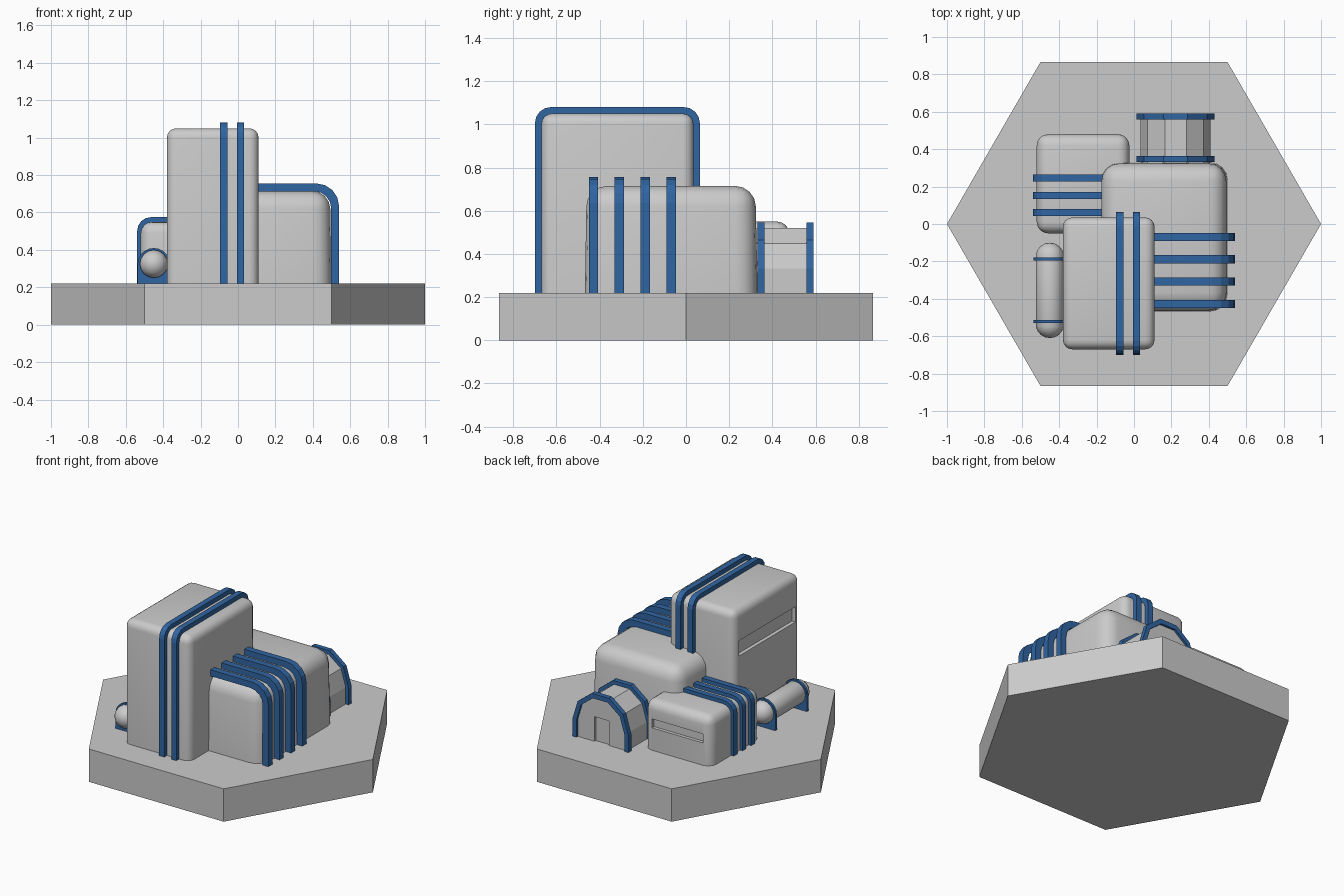
import bpy, bmesh, math
from mathutils import Matrix

if "Cube" in bpy.data.objects:
    bpy.data.objects.remove(bpy.data.objects["Cube"])

GROUND = 0.22
blue = bpy.data.materials.new("blue_trim")
blue.diffuse_color = (0.03, 0.13, 0.36, 1)
blue.use_nodes = True
blue.node_tree.nodes["Principled BSDF"].inputs["Base Color"].default_value = blue.diffuse_color


def make(name, bm, mat=None, smooth=None):
    bmesh.ops.recalc_face_normals(bm, faces=bm.faces[:])
    me = bpy.data.meshes.new(name)
    bm.to_mesh(me)
    bm.free()
    ob = bpy.data.objects.new(name, me)
    bpy.context.collection.objects.link(ob)
    if mat:
        me.materials.append(mat)
    bpy.ops.object.select_all(action='DESELECT')
    ob.select_set(True)
    bpy.context.view_layer.objects.active = ob
    if smooth:
        bpy.ops.object.shade_smooth_by_angle(angle=math.radians(smooth))
    return ob


def box_bm(lo, hi):
    bm = bmesh.new()
    bmesh.ops.create_cube(bm, size=1)
    for v in bm.verts:
        v.co = [(a + b) / 2 + c * (b - a) for a, b, c in zip(lo, hi, v.co)]
    return bm


def rounded_block(name, lo, hi, r, taper=0.0):
    bm = box_bm(lo, hi)
    for v in bm.verts:
        if v.co.z > lo[2] + 0.01:
            for i in (0, 1):
                v.co[i] -= math.copysign(taper, v.co[i] - (lo[i] + hi[i]) / 2)
    edges = [e for e in bm.edges if max(v.co.z for v in e.verts) > lo[2] + 0.01]
    bmesh.ops.bevel(bm, geom=edges, offset=r, segments=4, profile=0.5, affect='EDGES')
    return make(name, bm, smooth=30)


def recess(ob, lo, hi):
    cutter = make("recess_cutter", box_bm(lo, hi))
    cutter.hide_render = True
    mod = ob.modifiers.new("recess", 'BOOLEAN')
    mod.operation = 'DIFFERENCE'
    mod.solver = 'EXACT'
    mod.object = cutter
    bpy.context.view_layer.objects.active = ob
    bpy.ops.object.modifier_apply(modifier=mod.name)
    bpy.data.objects.remove(cutter)


def box_arch(c, half, top, r, n=4):
    """Upside-down U with rounded corners, as (across, z) points."""
    right = [(c + half - r + r * math.cos(a), top - r + r * math.sin(a))
             for a in (math.pi / 2 * i / n for i in range(n + 1))]
    left = [(2 * c - x, z) for x, z in reversed(right)]
    return [(c + half, GROUND)] + right + left + [(c - half, GROUND)]


def round_arch(c, half, spring, rise, n):
    arc = [(c + half * math.cos(math.pi * i / n), spring + rise * math.sin(math.pi * i / n))
           for i in range(n + 1)]
    return [(c + half, GROUND)] + arc + [(c - half, GROUND)]


def extrude(name, points, a, b, axis, mat=None):
    """Extrude a closed outline from a to b along the x or y axis."""
    bm = bmesh.new()
    vs = [bm.verts.new((a, p, z) if axis == 'x' else (p, a, z)) for p, z in points]
    face = bm.faces.new(vs)
    out = bmesh.ops.extrude_face_region(bm, geom=[face])
    move = (b - a, 0, 0) if axis == 'x' else (0, b - a, 0)
    bmesh.ops.translate(bm, vec=move, verts=[g for g in out["geom"] if isinstance(g, bmesh.types.BMVert)])
    return make(name, bm, mat)


def band(name, outer, inner, a, b, axis):
    return extrude(name, outer + inner[::-1], a, b, axis, blue)


# hexagonal base
bm = bmesh.new()
bmesh.ops.create_cone(bm, cap_ends=True, segments=6, radius1=1, radius2=1, depth=GROUND,
                      matrix=Matrix.Translation((0, 0, GROUND / 2)) @ Matrix.Rotation(math.pi / 2, 4, 'Z'))
base = make("hexagonal_base", bm)
xs = max(v.co.x for v in base.data.vertices)
if xs < 0.95:  # keep the points on the x axis
    base.data.transform(Matrix.Rotation(math.pi / 6, 4, 'Z'))

# tall tower with a long window slot on its left side
tower = rounded_block("tower", (-0.38, -0.67, GROUND), (0.11, 0.035, 1.05), 0.05)
recess(tower, (-0.5, -0.615, 0.74), (-0.355, -0.02, 0.842))
for i, x in enumerate((-0.095, -0.005)):
    band(f"tower_band_{i}", box_arch(-0.3175, 0.382, 1.08, 0.075),
         box_arch(-0.3175, 0.345, 1.043, 0.05), x, x + 0.038, 'x')

# main hall with broad bands
rounded_block("main_hall", (-0.18, -0.468, GROUND), (0.50, 0.33, 0.715), 0.095, 0.008)
for i, y in enumerate((-0.45, -0.33, -0.21, -0.09)):
    band(f"hall_band_{i}", box_arch(0.16, 0.38, 0.755, 0.12),
         box_arch(0.16, 0.338, 0.713, 0.09), y, y + 0.043, 'y')

# low annex with a window slot at the back
annex = rounded_block("annex", (-0.52, -0.05, GROUND), (-0.025, 0.48, 0.55), 0.06)
recess(annex, (-0.462, 0.458, 0.37), (-0.084, 0.6, 0.43))
for i, y in enumerate((0.042, 0.134, 0.227)):
    band(f"annex_band_{i}", box_arch(-0.2725, 0.267, 0.575, 0.075),
         box_arch(-0.2725, 0.235, 0.543, 0.05), y, y + 0.038, 'y')

# arched entrance with a door and a band at each end
entry = extrude("entrance", round_arch(0.222, 0.186, 0.333, 0.197, 5), 0.31, 0.575, 'y')
recess(entry, (0.17, 0.562, 0.1), (0.275, 0.7, 0.385))
for i, y in enumerate((0.332, 0.558)):
    band(f"entrance_band_{i}", round_arch(0.222, 0.208, 0.333, 0.223, 5),
         round_arch(0.222, 0.178, 0.333, 0.19, 5), y, y + 0.032, 'y')

# horizontal tank on two saddles
bm = bmesh.new()
bmesh.ops.create_uvsphere(bm, u_segments=16, v_segments=9, radius=0.076,
                          matrix=Matrix.Rotation(math.pi / 2, 4, 'X'))
for v in bm.verts:
    v.co.y += math.copysign(0.179, v.co.y)
    v.co.x -= 0.45
    v.co.y -= 0.355
    v.co.z += 0.325
make("tank", bm, smooth=35)
for i, y in enumerate((-0.53, -0.195)):
    extrude(f"tank_saddle_{i}", round_arch(-0.45, 0.087, 0.325, 0.085, 10), y, y + 0.016, 'y', blue)
